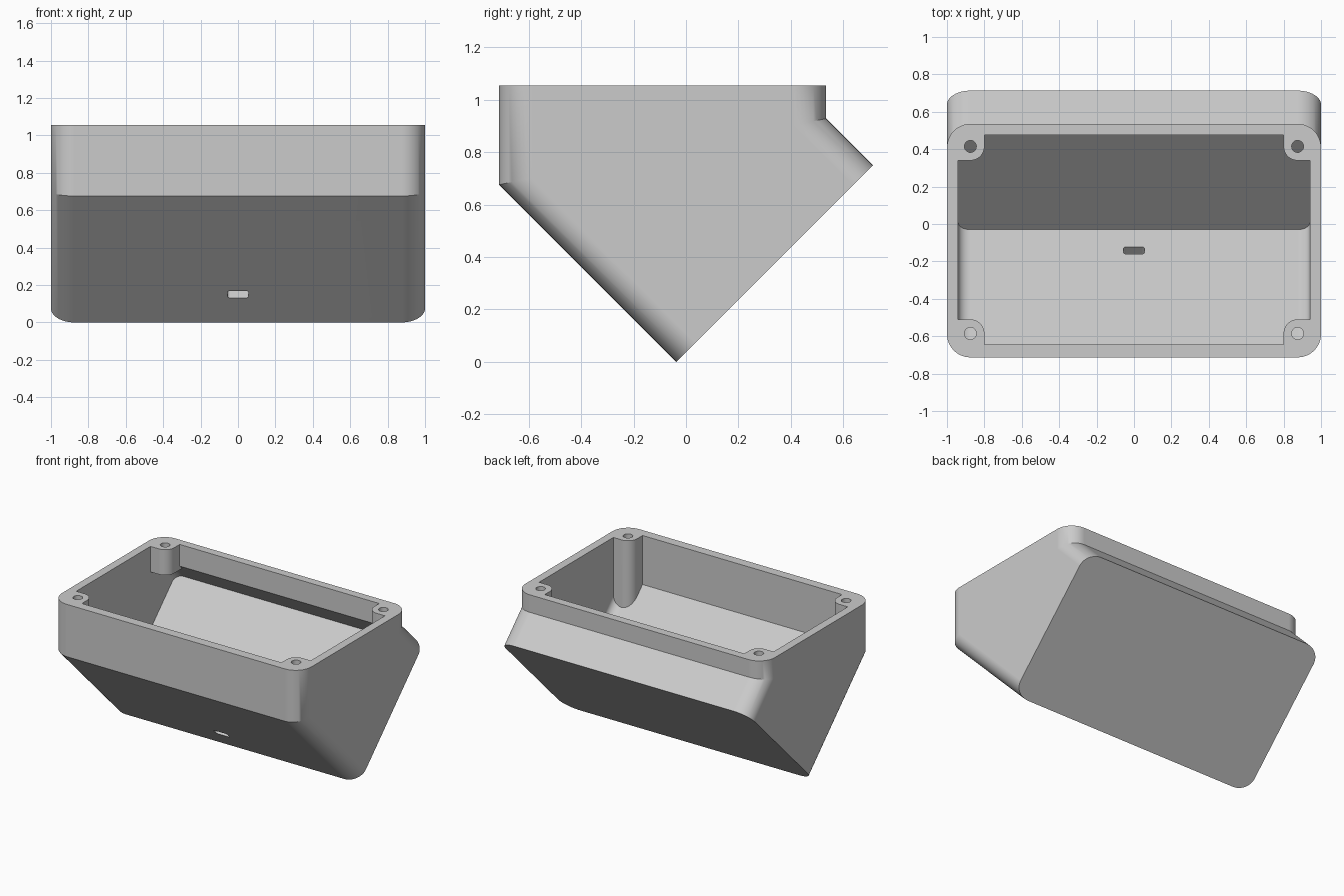
import bpy, bmesh
from math import cos, sin, pi, sqrt
from mathutils import Vector

old = bpy.data.objects.get("Cube")
if old:
    bpy.data.objects.remove(old, do_unlink=True)

TOP = 1.055

grey = bpy.data.materials.new("light_grey_plastic")
grey.use_nodes = True
colour = (0.6, 0.6, 0.6, 1)
grey.diffuse_color = colour
grey.node_tree.nodes["Principled BSDF"].inputs["Base Color"].default_value = colour


def rounded_rect(x0, x1, y0, y1, r, n=12):
    """Counter-clockwise outline with rounded corners."""
    centres = [(x1 - r, y1 - r), (x0 + r, y1 - r), (x0 + r, y0 + r), (x1 - r, y0 + r)]
    return [(cx + r * cos((q + i / n) * pi / 2), cy + r * sin((q + i / n) * pi / 2))
            for q, (cx, cy) in enumerate(centres) for i in range(n + 1)]


def loft(name, rings):
    """Closed solid through a list of equal-length rings."""
    bm = bmesh.new()
    loops = [[bm.verts.new(p) for p in ring] for ring in rings]
    for a, b in zip(loops, loops[1:]):
        for i in range(len(a)):
            j = (i + 1) % len(a)
            bm.faces.new((a[i], a[j], b[j], b[i]))
    bm.faces.new(loops[0])
    bm.faces.new(loops[-1])
    bmesh.ops.recalc_face_normals(bm, faces=bm.faces)
    mesh = bpy.data.meshes.new(name)
    bm.to_mesh(mesh)
    bm.free()
    mesh.materials.append(grey)
    obj = bpy.data.objects.new(name, mesh)
    bpy.context.collection.objects.link(obj)
    return obj


def column(name, outline, z0, z1):
    return loft(name, [[(x, y, z) for x, y in outline] for z in (z0, z1)])


def bent_box(name, outline, top, seam, slope, floor):
    """Upright box that bends at a seam plane and ends on a 45 degree floor."""
    middle = [(x, y, seam + slope * y) for x, y in outline]
    bottom = []
    for x, y, z in middle:
        k = (z - y - floor) / 2
        bottom.append((x, y + k, z - k))
    return loft(name, [[(x, y, top) for x, y in outline], middle, bottom])


def subtract(target, cutter):
    cutter.hide_render = True
    mod = target.modifiers.new("cut", 'BOOLEAN')
    mod.operation = 'DIFFERENCE'
    mod.solver = 'EXACT'
    mod.object = cutter
    bpy.context.view_layer.update()
    graph = bpy.context.evaluated_depsgraph_get()
    mesh = bpy.data.meshes.new_from_object(target.evaluated_get(graph))
    target.modifiers.clear()
    target.data = mesh
    bpy.data.objects.remove(cutter, do_unlink=True)


# Outer shell and inner cavity
case = bent_box("enclosure_case", rounded_rect(-1, 1, -0.713, 0.535, 0.125),
                TOP, 0.82, 0.202, 0.037)
cavity = bent_box("cavity_cutter", rounded_rect(-0.94, 0.94, -0.645, 0.475, 0.065),
                  TOP + 0.1, 0.814, 0.177, 0.115)

# Screw posts with through holes, kept out of the cavity
for side in (-1, 1):
    for end, hole_y, low in ((-1, -0.585, 0.3), (1, 0.415, 0.87)):
        hx, cx, cy = side * 0.875, side * 0.95, hole_y + end * 0.075
        post = column("post_cutter",
                      rounded_rect(cx - 0.15, cx + 0.15, cy - 0.15, cy + 0.15, 0.074),
                      low, TOP + 0.2)
        hole = column("hole_cutter",
                      [(hx + 0.032 * cos(i * pi / 16), hole_y + 0.032 * sin(i * pi / 16))
                       for i in range(32)], low - 0.1, TOP + 0.3)
        subtract(post, hole)
        subtract(cavity, post)

subtract(case, cavity)

# Cable slot through the sloping front wall
centre = Vector((0, -0.187, 0.15))
up = Vector((0, -1, 1)) / sqrt(2)
inward = Vector((0, 1, 1)) / sqrt(2)
outline = rounded_rect(-0.057, 0.057, -0.027, 0.027, 0.015, 5)
slot = loft("slot_cutter", [[centre + Vector((x, 0, 0)) + up * v + inward * d
                             for x, v in outline] for d in (-0.05, 0.12)])
subtract(case, slot)

# Smooth corners, crisp edges
bpy.ops.object.select_all(action='DESELECT')
case.select_set(True)
bpy.context.view_layer.objects.active = case
bpy.ops.object.shade_smooth_by_angle(angle=pi / 6)
case.modifiers.new("flat_walls", 'WEIGHTED_NORMAL').keep_sharp = True
